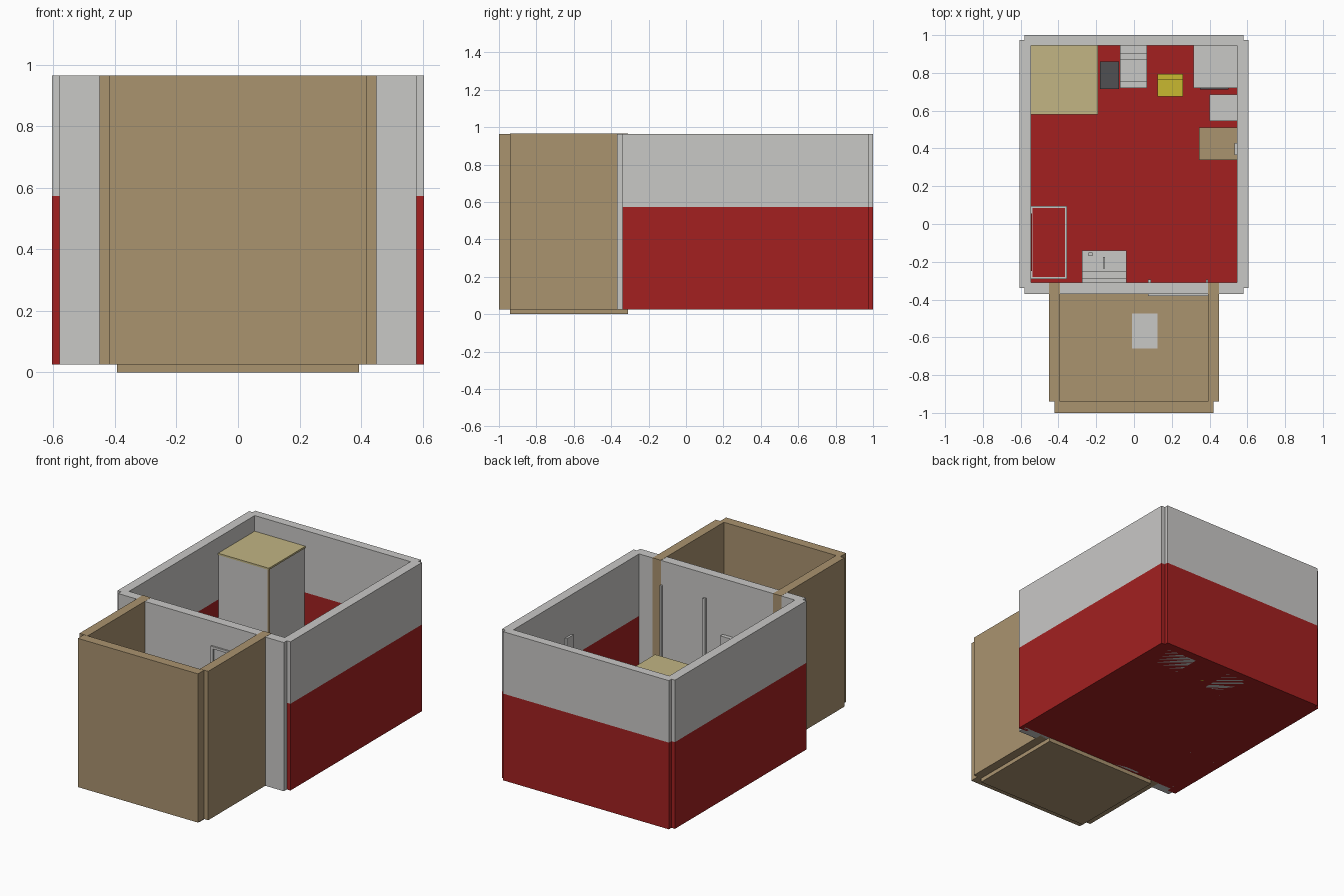
import bpy, bmesh


def material(name, rgb):
    m = bpy.data.materials.new(name)
    m.diffuse_color = (*rgb, 1)
    return m


GREY = material("pale grey", (0.584, 0.578, 0.565))
RED = material("deep red", (0.366, 0.0144, 0.0144))
TAN = material("tan", (0.402, 0.292, 0.159))
STRAW = material("straw", (0.539, 0.462, 0.227))
YELLOW = material("yellow", (0.578, 0.479, 0.03))
DARK = material("charcoal", (0.08, 0.08, 0.084))

G = 0.025      # room floor level
TOP = 0.965    # wall top
BAND = 0.573   # height of the red lower wall


def boxes(name, mats, *specs, band=None):
    """One object from boxes (x0, x1, y0, y1, z0, z1); band splits the colour by height."""
    bm = bmesh.new()
    for x0, x1, y0, y1, z0, z1 in specs:
        vs = bmesh.ops.create_cube(bm, size=1)["verts"]
        for v in vs:
            v.co = (x1 if v.co.x > 0 else x0, y1 if v.co.y > 0 else y0, z1 if v.co.z > 0 else z0)
    if band:
        bmesh.ops.bisect_plane(bm, geom=bm.verts[:] + bm.edges[:] + bm.faces[:],
                               plane_co=(0, 0, band), plane_no=(0, 0, 1))
        for f in bm.faces:
            f.material_index = int(f.calc_center_median().z < band)
    me = bpy.data.meshes.new(name)
    bm.to_mesh(me)
    bm.free()
    for m in mats:
        me.materials.append(m)
    ob = bpy.data.objects.new(name, me)
    bpy.context.collection.objects.link(ob)
    return ob


def legs(x0, x1, y0, y1, z1, t):
    """Four corner legs inside a rectangle."""
    return [(x, x + t, y, y + t, G, z1) for x in (x0, x1 - t) for y in (y0, y1 - t)]


# Main room shell
for side, x0, x1 in (("left", -0.605, -0.545), ("right", 0.545, 0.605)):
    boxes(side + "_wall", [GREY, RED], (x0, x1, -0.34, 0.975, G, TOP), band=BAND)
boxes("back_wall", [GREY, RED], (-0.58, 0.58, 0.945, 1.0, G, TOP), band=BAND)
boxes("partition_wall", [GREY], (-0.58, 0.58, -0.37, -0.31, G, TOP))
boxes("room_floor", [RED], (-0.546, 0.546, -0.312, 0.946, G, G + 0.003))

# Front annex shell
for side, x0, x1 in (("left", -0.45, -0.392), ("right", 0.392, 0.45)):
    boxes("annex_" + side + "_wall", [TAN], (x0, x1, -0.94, -0.309, G, TOP + 0.001))
boxes("annex_front_wall", [TAN], (-0.42, 0.42, -1.0, -0.94, G, TOP))
boxes("annex_floor", [TAN], (-0.393, 0.393, -0.942, -0.31, 0, G + 0.002))
boxes("annex_mat", [GREY], (-0.01, 0.125, -0.66, -0.475, G, G + 0.008))

# Door trim on the partition
boxes("door_frame", [GREY],
      (0.075, 0.09, -0.38, -0.295, G, 0.812),
      (0.38, 0.391, -0.38, -0.295, G, 0.812),
      (0.075, 0.391, -0.38, -0.36, 0.797, 0.812))

# Tall cabinet with a lid and a corner post
boxes("tall_cabinet", [GREY], (-0.545, -0.195, 0.585, 0.945, G, 0.855))
boxes("cabinet_lid", [STRAW], (-0.548, -0.19, 0.58, 0.945, 0.855, 0.866))
boxes("cabinet_post", [TAN], (-0.2, -0.191, 0.581, 0.59, G, 0.856))

# Bin, cooker and refrigerator along the back
boxes("bin", [DARK], (-0.18, -0.08, 0.715, 0.86, G, 0.3))
boxes("cooker", [GREY],
      (-0.075, 0.07, 0.755, 0.945, G, 0.35),
      (-0.075, 0.07, 0.72, 0.755, G, 0.33),
      (-0.075, 0.07, 0.87, 0.945, 0.35, 0.39),
      (-0.075, 0.07, 0.90, 0.945, 0.39, 0.44))
boxes("refrigerator", [GREY], (0.315, 0.545, 0.72, 0.945, G, 0.66))
boxes("refrigerator_handle", [DARK], (0.35, 0.5, 0.712, 0.72, 0.42, 0.44))

# Side cabinet, desk and wall mirror
boxes("side_cabinet", [GREY], (0.40, 0.545, 0.545, 0.685, G, 0.36))
boxes("desk", [TAN], (0.345, 0.545, 0.34, 0.51, G, 0.32))
boxes("wall_mirror", [GREY], (0.532, 0.546, 0.365, 0.43, 0.5, 0.715))

# Chair
boxes("chair", [YELLOW],
      (0.125, 0.26, 0.675, 0.795, 0.18, 0.2),
      (0.125, 0.26, 0.765, 0.795, 0.2, 0.37),
      *legs(0.125, 0.26, 0.675, 0.795, 0.18, 0.015))

# Low rimmed table with a red panel on the wall behind it
boxes("table_frame", [GREY],
      (-0.547, -0.537, -0.29, 0.095, 0.26, 0.28),
      (-0.365, -0.355, -0.29, 0.095, 0.26, 0.28),
      (-0.547, -0.355, -0.29, -0.28, 0.26, 0.28),
      (-0.547, -0.355, 0.085, 0.095, 0.26, 0.28),
      *legs(-0.547, -0.355, -0.29, 0.095, 0.26, 0.01))
boxes("table_panel", [RED], (-0.54, -0.36, -0.285, 0.09, 0.262, 0.275))
boxes("wall_panel", [RED], (-0.546, -0.539, -0.25, 0.055, 0.45, 0.75))

# Wash stand with stepped back and small fittings
boxes("wash_stand", [GREY],
      (-0.275, -0.04, -0.31, -0.285, G, 0.613),
      (-0.275, -0.04, -0.285, -0.25, G + 0.02, 0.42),
      (-0.275, -0.04, -0.25, -0.14, G + 0.02, 0.35))
boxes("wash_fittings", [GREY],
      (-0.24, -0.22, -0.17, -0.15, 0.35, 0.38),
      (-0.165, -0.153, -0.235, -0.175, 0.35, 0.38))
